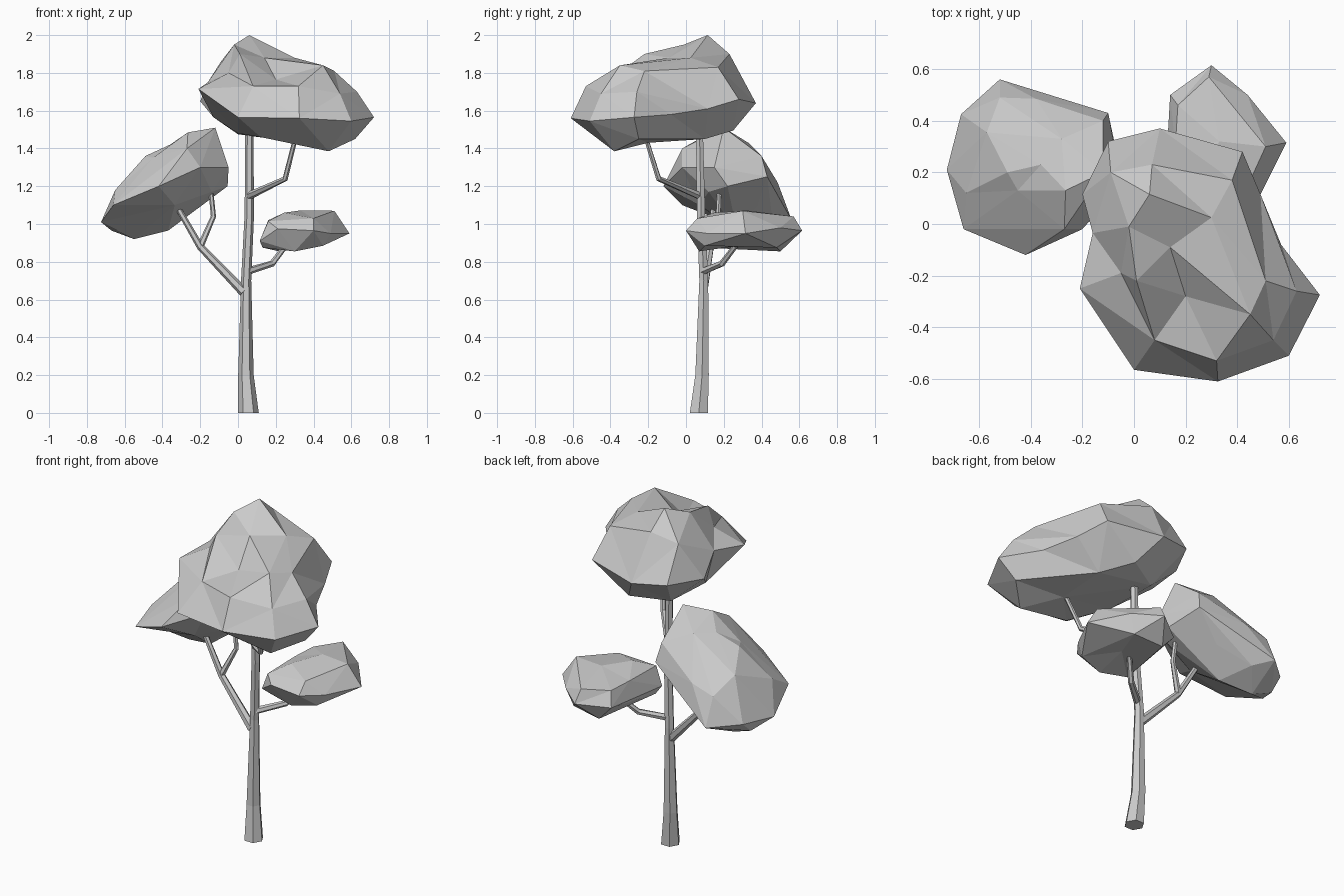
import bpy, bmesh, math
from mathutils import Vector


def finish(bm, name):
    bmesh.ops.recalc_face_normals(bm, faces=bm.faces)
    me = bpy.data.meshes.new(name)
    bm.to_mesh(me)
    bm.free()
    ob = bpy.data.objects.new(name, me)
    bpy.context.collection.objects.link(ob)


def limb(name, path, sides=6):
    """Tapered faceted tube through (x, y, z, radius) points."""
    bm = bmesh.new()
    pts = [Vector(p[:3]) for p in path]
    rings = []
    for i, p in enumerate(pts):
        d = (pts[min(i + 1, len(pts) - 1)] - pts[max(i - 1, 0)]).normalized()
        if name == "trunk":
            d = Vector((0, 0, 1))
        u = d.cross(Vector((0, 1, 0))).normalized()
        v = d.cross(u)
        rings.append([bm.verts.new(p + path[i][3] * (u * math.cos(a) + v * math.sin(a)))
                      for a in (2 * math.pi * k / sides for k in range(sides))])
    for a, b in zip(rings, rings[1:]):
        for k in range(sides):
            n = (k + 1) % sides
            bm.faces.new((a[k], a[n], b[n], b[k]))
    bm.faces.new(rings[0])
    bm.faces.new(rings[-1])
    finish(bm, name)


def foliage(name, centre, half, points, slope=0.0):
    """Faceted clump: points are joined around the centre, so dents survive."""
    bm = bmesh.new()
    c = Vector(centre)
    verts = []
    for p in points:
        d = Vector(p) - c
        d = Vector((d.x / half[0], d.y / half[1], (d.z - slope * d.x) / half[2]))
        verts.append(bm.verts.new(d.normalized()))
    bmesh.ops.convex_hull(bm, input=verts)
    for v, p in zip(verts, points):
        v.co = p
    finish(bm, name)


# Trunk and branches
limb("trunk", [(.055, .068, 0, .055), (.042, .085, .2, .041), (.043, .094, .7, .027),
               (.06, .08, 1.05, .025), (.06, .07, 1.55, .021)])
limb("left_branch", [(.03, .09, .64, .026), (-.2, .13, .88, .019), (-.35, .15, 1.14, .014)])
limb("left_twig", [(-.2, .13, .88, .018), (-.13, .17, 1.04, .014), (-.15, .18, 1.24, .012)])
limb("upper_branch", [(.06, .07, 1.15, .021), (.25, -.145, 1.24, .015), (.31, -.22, 1.48, .012)])
limb("lower_branch", [(.05, .09, .75, .02), (.18, .19, .79, .017), (.28, .29, .92, .013)])

# Large top crown
foliage("top_crown", (.22, -.1, 1.62), (.46, .48, .3), [
    (.06, .115, 2.0), (-.02, -.01, 1.95), (.01, -.22, 1.90), (-.05, -.19, 1.80),
    (.2, -.28, 1.765), (.3, .025, 1.88), (.14, -.09, 1.88), (.51, -.22, 1.81),
    (.45, -.35, 1.84), (.08, -.45, 1.73), (.63, -.26, 1.70), (.54, -.45, 1.69),
    (.32, -.53, 1.73), (-.21, -.25, 1.715), (-.2, .115, 1.65), (0, -.565, 1.565),
    (.325, -.61, 1.56), (.60, -.51, 1.545), (.72, -.275, 1.565), (.57, -.08, 1.58),
    (.49, .115, 1.61), (.42, .28, 1.66), (.10, .37, 1.64), (-.10, .32, 1.66),
    (-.16, -.035, 1.75), (-.09, .2, 1.86), (.07, .23, 1.90), (.38, .17, 1.83),
    (.48, -.38, 1.385), (.33, -.2, 1.43), (.62, -.25, 1.45), (.12, -.42, 1.46),
    (0, -.2, 1.48), (0, .14, 1.475), (.2, .25, 1.495), (.33, .1, 1.45), (-.13, 0, 1.565)])

# Tilted left crown
foliage("left_crown", (-.38, .22, 1.21), (.34, .34, .18), [
    (-.725, .21, 1.01), (-.67, .425, 1.03), (-.52, .56, 1.02), (-.38, .485, 1.22),
    (-.10, .43, 1.25), (-.12, .40, 1.36), (-.66, -.02, 1.10), (-.42, -.12, 1.2),
    (-.2, -.02, 1.30), (-.57, .355, 1.27), (-.52, .49, 1.18), (-.45, .13, 1.35),
    (-.36, .23, 1.42), (-.49, .2, 1.36), (-.265, .13, 1.485), (-.12, .2, 1.51),
    (-.28, .33, 1.43), (-.65, .12, 1.18), (-.27, -.02, 1.40),
    (-.55, .33, .92), (-.67, .35, .965), (-.37, .27, .965), (-.335, .07, 1.10),
    (-.14, .12, 1.17), (-.055, .22, 1.2), (-.05, .15, 1.30), (-.26, .38, 1.1),
    (-.44, .46, 1.0)], slope=.6)

# Small right crown
foliage("right_crown", (.33, .3, .96), (.24, .3, .1), [
    (.30, .615, .965), (.29, .57, 1.04), (.44, .50, .98), (.59, .315, .95),
    (.51, .3, 1.07), (.49, .115, .95), (.40, 0, .965), (.21, .01, .975),
    (.115, .06, .91), (.14, .50, .94), (.16, .3, 1.02), (.245, .15, 1.06), (.16, .05, 1.015),
    (.33, .32, 1.072), (.40, .06, 1.03), (.30, .07, .855), (.45, .1, .885),
    (.22, .5, .855), (.4, .48, .875), (.32, .28, .885), (.13, .1, .875), (.17, .46, 1.02)])
